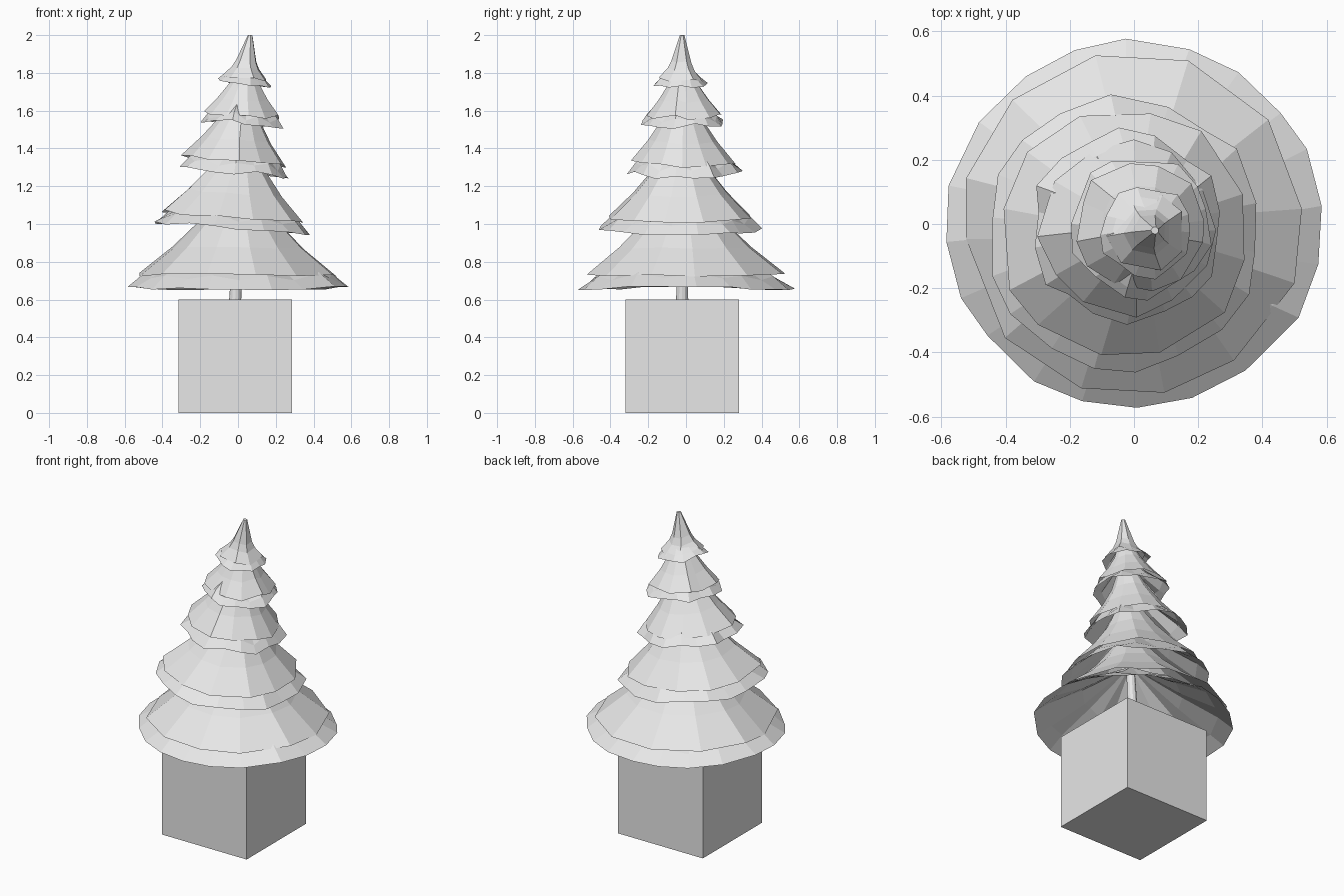
import bpy, bmesh, math, random
from mathutils import Vector

random.seed(4)
cube = bpy.data.objects.get("Cube")
if cube:
    bpy.data.objects.remove(cube, do_unlink=True)

grey = bpy.data.materials.new("plain_grey")
grey.use_nodes = True
grey.diffuse_color = (0.8, 0.8, 0.8, 1)
grey.node_tree.nodes["Principled BSDF"].inputs["Base Color"].default_value = (0.8, 0.8, 0.8, 1)


def finish(name, bm):
    mesh = bpy.data.meshes.new(name)
    bmesh.ops.recalc_face_normals(bm, faces=bm.faces)
    bm.to_mesh(mesh)
    bm.free()
    mesh.materials.append(grey)
    obj = bpy.data.objects.new(name, mesh)
    bpy.context.collection.objects.link(obj)
    return obj


def axis(z):
    """Centre of the slightly leaning trunk at height z."""
    return Vector((-0.015 + 0.08 * (z - 0.6) / 1.4, -0.02, z))


def skirt(name, centre, profile, sides, tilt=0, jag=0, pleat=0, phase=0, cap=False):
    """Open flared cone through (radius, height) rings, rim first."""
    bm = bmesh.new()
    rings = []
    rim_z, top_z = profile[0][1], profile[-1][1]
    jitter = [random.uniform(-1, 1) for _ in range(sides)]
    for k, (r, z) in enumerate(profile):
        t = (z - rim_z) / (top_z - rim_z)
        mid = Vector((*centre, z)).lerp(axis(z), t)
        ring = []
        for i in range(sides):
            a = 2 * math.pi * (i + 0.2 * jitter[i] * (1 - t)) / sides + phase
            notch = jag * ((i % 3) - 1) * (1 - t)
            rr = r * (1 + notch + 0.02 * jitter[i])
            dx, dy = rr * math.cos(a), rr * math.sin(a)
            dz = tilt * dx + 0.012 * jitter[i] * (1 - t) - notch * r * 0.5
            if 0 < k < len(profile) - 1:
                dz += pleat * (1 if i % 2 else -1)
            ring.append(bm.verts.new(mid + Vector((dx, dy, dz))))
        rings.append(ring)
    for low, high in zip(rings, rings[1:]):
        for i in range(sides):
            j = (i + 1) % sides
            bm.faces.new((low[i], low[j], high[j], high[i]))
    if cap:
        bm.faces.new(rings[-1])
    return finish(name, bm)


# Square planter box
bm = bmesh.new()
bmesh.ops.create_cube(bm, size=0.6)
bmesh.ops.translate(bm, verts=bm.verts, vec=(-0.015, -0.02, 0.3))
finish("planter_box", bm)

# Leaning trunk
bm = bmesh.new()
bmesh.ops.create_cone(bm, cap_ends=True, segments=12, radius1=0.032, radius2=0.01, depth=1.3)
for v in bm.verts:
    z = v.co.z + 1.25
    base = axis(z)
    v.co = Vector((v.co.x + base.x, v.co.y + base.y, z))
finish("trunk", bm)

# Branch tiers: centre, rim radius, rim height, top height, tilt, notch depth, sides
tiers = [
    ((0.0, 0.0), 0.58, 0.66, 1.26, 0.0, 0.0, 20),
    ((-0.03, -0.03), 0.425, 0.975, 1.5, -0.07, 0.02, 18),
    ((-0.02, -0.01), 0.295, 1.275, 1.74, -0.09, 0.04, 18),
    ((0.02, -0.01), 0.22, 1.535, 1.88, -0.08, 0.05, 15),
]
for n, (centre, r, low, top, tilt, jag, sides) in enumerate(tiers, 1):
    span = top - low
    # Pleated under layer, reaching out furthest
    skirt(f"under_branches_{n}", centre,
          [(r, low), (r * 0.85, low + span * 0.1), (r * 0.5, low + span * 0.3), (0.03, low + span * 0.6)],
          sides, tilt, jag, 0.012, n)
    # Smoother covering layer
    skirt(f"upper_branches_{n}", centre,
          [(r * 0.92, low + span * 0.12), (r * 0.61, low + span * 0.36),
           (r * 0.38, low + span * 0.58), (0.02, top)],
          12, tilt, jag * 0.6, 0, n * 0.7)

# Pointed crown with its small ruffled collar
skirt("crown_collar", (0.04, -0.025),
      [(0.143, 1.745), (0.11, 1.775), (0.03, 1.84)], 14, -0.13, 0.06, 0.006)
skirt("crown_tip", (0.04, -0.025),
      [(0.125, 1.765), (0.075, 1.82), (0.055, 1.86), (0.012, 2.0)], 7, -0.08, 0, 0, 0.4, True)
